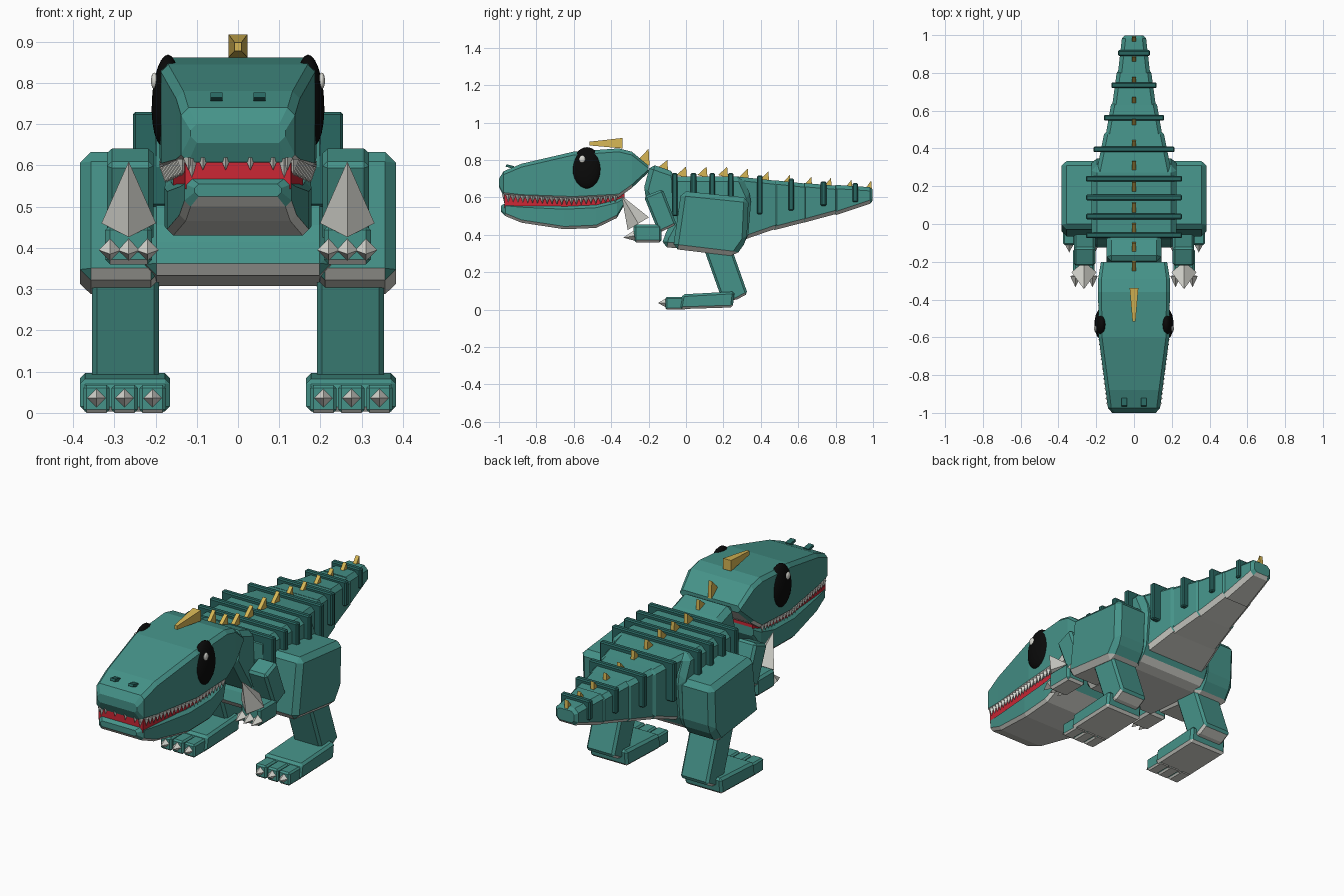
import bpy, bmesh
from math import radians
from mathutils import Matrix, Vector

if "Cube" in bpy.data.objects:
    bpy.data.objects.remove(bpy.data.objects["Cube"], do_unlink=True)


def material(name, rgb):
    m = bpy.data.materials.new(name)
    m.use_nodes = True
    m.diffuse_color = (*rgb, 1)
    m.node_tree.nodes["Principled BSDF"].inputs["Base Color"].default_value = (*rgb, 1)
    return m


TEAL = material("teal skin", (0.06, 0.29, 0.25))
DARK = material("dark teal bands", (0.022, 0.135, 0.12))
IVORY = material("ivory belly and claws", (0.69, 0.69, 0.64))
GOLD = material("gold spine", (0.68, 0.47, 0.09))
RED = material("red mouth", (0.6, 0.02, 0.035))
BLACK = material("black eye", (0.003, 0.003, 0.003))


def finish(name, bm, mat, belly=False):
    """Store the mesh; downward faces of skin parts become belly coloured."""
    bmesh.ops.recalc_face_normals(bm, faces=bm.faces)
    bm.normal_update()
    me = bpy.data.meshes.new(name)
    me.materials.append(mat)
    if belly:
        me.materials.append(IVORY)
        for f in bm.faces:
            f.material_index = int(f.normal.z < -0.6)
    bm.to_mesh(me)
    bm.free()
    ob = bpy.data.objects.new(name, me)
    bpy.context.collection.objects.link(ob)
    return ob


def prism(name, profile, x0, x1, bevel=0.012, mat=TEAL, belly=True):
    """Side profile (y, z) extruded from x0 to x1 with chamfered edges."""
    bm = bmesh.new()
    a, b = [[bm.verts.new((x, y, z)) for y, z in profile] for x in (x0, x1)]
    bm.faces.new(a)
    bm.faces.new(b[::-1])
    for i in range(len(a)):
        j = (i + 1) % len(a)
        bm.faces.new((a[i], b[i], b[j], a[j]))
    bmesh.ops.recalc_face_normals(bm, faces=bm.faces)
    if bevel:
        bmesh.ops.bevel(bm, geom=bm.edges[:], offset=bevel, segments=1,
                        affect='EDGES', clamp_overlap=True)
    return finish(name, bm, mat, belly)


def box(name, x, y, z, bevel=0.012, mat=TEAL, belly=True):
    profile = [(y[0], z[0]), (y[1], z[0]), (y[1], z[1]), (y[0], z[1])]
    return prism(name, profile, x[0], x[1], bevel, mat, belly)


def loft(name, sections, mat=TEAL, belly=True):
    """Chamfered rectangles (y, bottom, top, half width, chamfer) along y."""
    bm = bmesh.new()
    rings = []
    for y, b, t, w, c in sections:
        quarter = [(w - c, b), (w, b + c), (w, t - c), (w - c, t)]
        ring = quarter + [(-x, z) for x, z in reversed(quarter)]
        rings.append([bm.verts.new((x, y, z)) for x, z in ring])
    for a, b in zip(rings, rings[1:]):
        for i in range(8):
            j = (i + 1) % 8
            bm.faces.new((a[i], a[j], b[j], b[i]))
    bm.faces.new(rings[0])
    bm.faces.new(rings[-1])
    return finish(name, bm, mat, belly)


def spikes(name, items, mat=IVORY):
    """Four-sided pyramids given as (base centre, tip, radius)."""
    bm = bmesh.new()
    for base, tip, r in items:
        base, tip = Vector(base), Vector(tip)
        d = tip - base
        rot = d.to_track_quat('Z', 'Y').to_matrix().to_4x4()
        bmesh.ops.create_cone(bm, cap_ends=True, segments=4, radius1=r, radius2=0,
                              depth=d.length,
                              matrix=Matrix.Translation((base + tip) / 2) @ rot)
    return finish(name, bm, mat)


def ball(name, loc, scale, tilt, mat):
    bm = bmesh.new()
    bmesh.ops.create_uvsphere(bm, u_segments=20, v_segments=12, radius=1)
    bm.transform(Matrix.Translation(loc) @ Matrix.Rotation(tilt, 4, 'Y')
                 @ Matrix.Diagonal((*scale, 1)))
    ob = finish(name, bm, mat)
    ob.data.shade_smooth()


# Head, jaw and mouth
loft("upper_head", [
    (-1.0, 0.655, 0.70, 0.115, 0.015), (-0.975, 0.608, 0.74, 0.138, 0.018),
    (-0.88, 0.597, 0.78, 0.15, 0.018), (-0.6, 0.587, 0.845, 0.187, 0.018),
    (-0.36, 0.60, 0.862, 0.19, 0.018), (-0.29, 0.65, 0.845, 0.19, 0.018),
    (-0.2, 0.735, 0.77, 0.175, 0.015)])
loft("lower_jaw", [
    (-0.99, 0.525, 0.555, 0.105, 0.01), (-0.965, 0.50, 0.57, 0.13, 0.015),
    (-0.88, 0.465, 0.563, 0.142, 0.015), (-0.65, 0.43, 0.552, 0.172, 0.015),
    (-0.48, 0.437, 0.56, 0.178, 0.015), (-0.37, 0.49, 0.587, 0.175, 0.015),
    (-0.33, 0.56, 0.605, 0.16, 0.01)])
loft("mouth", [
    (-0.97, 0.54, 0.64, 0.128, 0.005), (-0.6, 0.52, 0.62, 0.158, 0.005),
    (-0.33, 0.58, 0.64, 0.155, 0.005)], RED, False)

teeth = []
for i in range(23):
    y = -0.95 + i * 0.026
    x = min(0.134 + (y + 0.95) * 0.12, 0.177)
    z = 0.587 + 0.018 * abs(y + 0.62) / 0.33
    for s in (1, -1):
        teeth.append(((s * x, y, z + 0.01), (s * x, y, z - 0.03), 0.014))
for x in (-0.12, -0.085, -0.03, 0.03, 0.085, 0.12):
    teeth.append(((x, -0.972, 0.618), (x, -0.976, 0.588), 0.013))
for s in (1, -1):
    teeth.append(((s * 0.112, -0.967, 0.615), (s * 0.112, -0.972, 0.57), 0.016))
spikes("teeth", teeth)

# Horn with a narrow front
bm = bmesh.new()
bmesh.ops.create_cube(bm, size=1)
for v in bm.verts:
    back, up = v.co.y > 0, v.co.z > 0
    w = 0.023 if back else 0.008
    v.co = (w if v.co.x > 0 else -w, -0.34 if back else -0.515,
            (0.918 if back else 0.898) if up else (0.862 if back else 0.878))
finish("horn", bm, GOLD)

# Back spines, tips swept to the rear
tips = [(-0.2, 0.86), (-0.1, 0.80), (0, 0.765), (0.11, 0.765), (0.22, 0.765),
        (0.33, 0.755), (0.44, 0.74), (0.555, 0.72), (0.67, 0.71),
        (0.775, 0.705), (0.885, 0.695), (0.99, 0.69)]
for i, (y, z) in enumerate(tips):
    h = (0.09, 0.07)[i] if i < 2 else 0.06
    n = 0.065 if i < 2 else 0.055 - 0.002 * i
    prism("back_spine", [(y - n, z - h * 0.75), (y, z), (y + 0.005, z - h)],
          -0.01, 0.01, 0, GOLD, False)

# Neck, torso and tapering tail segments
prism("neck", [(-0.19, 0.78), (-0.06, 0.735), (0, 0.45), (-0.1, 0.42),
               (-0.23, 0.63)], -0.145, 0.145, 0.025, TEAL, False)
prism("torso", [(-0.08, 0.712), (0.3, 0.712), (0.35, 0.6), (0.33, 0.37),
                (0.26, 0.305), (-0.13, 0.335), (-0.12, 0.39), (-0.07, 0.48)],
      -0.225, 0.225, 0.035)
for y0, y1, b0, b1, t0, t1, w0, w1 in (
        (0.27, 0.49, 0.36, 0.435, 0.712, 0.69, 0.2, 0.155),
        (0.47, 0.645, 0.425, 0.47, 0.692, 0.675, 0.15, 0.118),
        (0.63, 0.815, 0.465, 0.515, 0.677, 0.663, 0.115, 0.088),
        (0.8, 0.998, 0.505, 0.57, 0.667, 0.655, 0.085, 0.06)):
    loft("tail_segment", [
        (y0, b0, t0, w0, 0.02), (y1 - 0.015, b1 - 0.004, t1, w1 + 0.004, 0.02),
        (y1, b1 + 0.012, t1 - 0.012, w1 - 0.01, 0.015)])

# Raised bands over the back and tail
bands = [(y, 0.5, 0.73, 0.255) for y in (-0.06, 0.04, 0.14, 0.24)]
bands += [(0.395, 0.51, 0.718, 0.215), (0.562, 0.53, 0.7, 0.16),
          (0.735, 0.555, 0.685, 0.12), (0.905, 0.575, 0.677, 0.085)]
for y, b, t, w in bands:
    box("back_band", (-w, w), (y - 0.015, y + 0.015), (b, t), 0.006, DARK, False)

# Paired parts
for s, side in ((1, "left"), (-1, "right")):
    # Eyes and nostrils
    ball(side + "_eye", (s * 0.175, -0.53, 0.757), (0.034, 0.08, 0.112),
         radians(-3 * s), BLACK)
    ball(side + "_eye_glint", (s * 0.203, -0.555, 0.805), (0.008, 0.017, 0.02), 0, IVORY)
    prism(side + "_nostril", [(-0.965, 0.765), (-0.96, 0.777), (-0.92, 0.768),
                              (-0.92, 0.752)], s * 0.038, s * 0.067, 0, DARK, False)

    # Arms with three fingers' claws and one large spur
    prism(side + "_upper_arm", [(-0.225, 0.605), (-0.125, 0.645), (-0.05, 0.455),
                                (-0.145, 0.41)], s * 0.205, s * 0.318)
    box(side + "_forearm", sorted((s * 0.208, s * 0.322)), (-0.28, -0.13), (0.36, 0.455))
    spikes(side + "_arm_spur", [((s * 0.265, -0.255, 0.46), (s * 0.265, -0.345, 0.61), 0.066)])
    spikes(side + "_hand_claws", [((s * x, -0.275, 0.395), (s * x, -0.335, 0.385), 0.028)
                                  for x in (0.22, 0.265, 0.31)])

    # Legs and feet
    prism(side + "_thigh", [(-0.025, 0.635), (0.335, 0.598), (0.325, 0.37),
                            (0.265, 0.285), (-0.07, 0.325)], s * 0.185, s * 0.383, 0.026)
    prism(side + "_shin", [(0.09, 0.34), (0.24, 0.34), (0.33, 0.085), (0.265, 0.05),
                           (0.19, 0.06)], s * 0.192, s * 0.354)
    prism(side + "_foot", [(-0.035, 0.003), (0.25, 0.012), (0.26, 0.097), (-0.02, 0.082)],
          s * 0.165, s * 0.383)
    claws = []
    for x in (0.207, 0.275, 0.343):
        box(side + "_toe", sorted((s * (x - 0.032), s * (x + 0.032))), (-0.11, 0.0),
            (0.0, 0.068), 0.008)
        claws.append(((s * x, -0.105, 0.036), (s * x, -0.15, 0.036), 0.025))
    spikes(side + "_toe_claws", claws)
